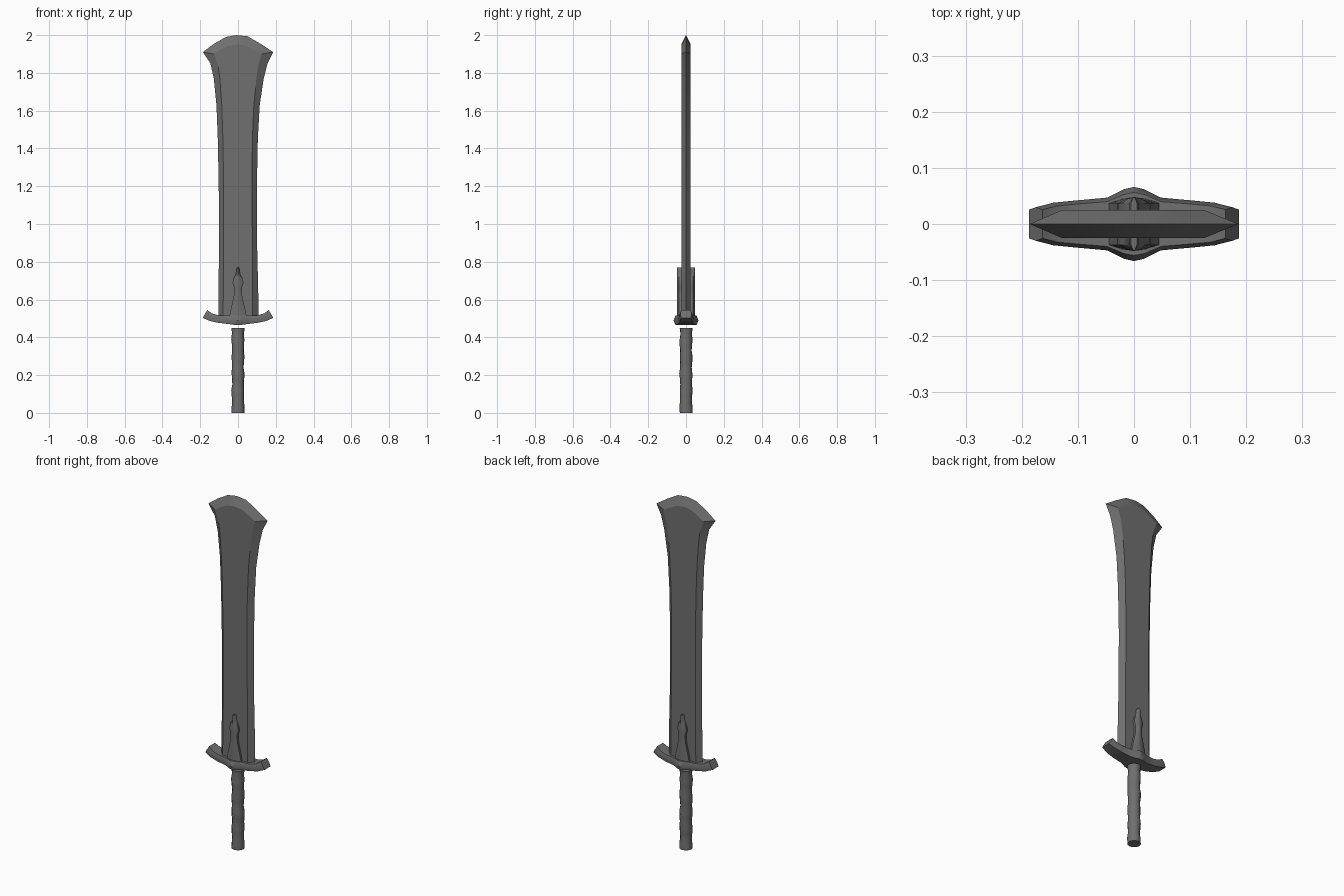
import bpy, bmesh, math, random
from mathutils import Vector

if "Cube" in bpy.data.objects:
    bpy.data.objects.remove(bpy.data.objects["Cube"])

random.seed(4)
steel = bpy.data.materials.new("dark_grey_steel")
steel.diffuse_color = (0.16, 0.16, 0.16, 1)
steel.use_nodes = True
steel.node_tree.nodes["Principled BSDF"].inputs["Base Color"].default_value = steel.diffuse_color


def finish(name, bm, angle):
    bmesh.ops.recalc_face_normals(bm, faces=bm.faces)
    me = bpy.data.meshes.new(name)
    bm.to_mesh(me)
    bm.free()
    ob = bpy.data.objects.new(name, me)
    bpy.context.collection.objects.link(ob)
    me.materials.append(steel)
    bpy.ops.object.select_all(action='DESELECT')
    ob.select_set(True)
    bpy.context.view_layer.objects.active = ob
    bpy.ops.object.shade_smooth_by_angle(angle=math.radians(angle))
    return ob


def loft(name, sections, angle=35):
    """Skin a list of equal-length point rings and cap both ends."""
    bm = bmesh.new()
    rings = [[bm.verts.new(p) for p in s] for s in sections]
    n = len(rings[0])
    for a, b in zip(rings, rings[1:]):
        for i in range(n):
            j = (i + 1) % n
            bm.faces.new((a[i], a[j], b[j], b[i]))
    bm.faces.new(rings[0])
    bm.faces.new(rings[-1])
    return finish(name, bm, angle)


# Blade: flat faces at y = +-T inside a sharp outer rim at y = 0
T = 0.025
# z, outer left, outer right, inner z, inner left, inner right
rows = [
    (0.50, -0.104, 0.108, 0.50, -0.080, 0.078),
    (0.60, -0.103, 0.108, 0.60, -0.078, 0.078),
    (0.90, -0.101, 0.101, 0.90, -0.076, 0.076),
    (1.20, -0.102, 0.100, 1.20, -0.076, 0.074),
    (1.45, -0.107, 0.105, 1.45, -0.080, 0.076),
    (1.63, -0.114, 0.115, 1.63, -0.086, 0.084),
    (1.77, -0.128, 0.136, 1.77, -0.096, 0.097),
    (1.85, -0.146, 0.156, 1.84, -0.106, 0.108),
    (1.91, -0.186, 0.186, 1.90, -0.128, 0.125),
]
# top arc, left to right: outer x, outer z, inner x, inner z
arc = [(-0.13, 1.952, -0.10, 1.918), (-0.065, 1.99, -0.055, 1.942),
       (-0.01, 2.0, -0.01, 1.952), (0.05, 1.994, 0.04, 1.945),
       (0.115, 1.957, 0.09, 1.92)]

bm = bmesh.new()


def triple(ox, oz, ix, iz):
    """Rim vertex plus its front and back inner vertices."""
    return [bm.verts.new((ox, 0, oz)), bm.verts.new((ix, -T, iz)), bm.verts.new((ix, T, iz))]


left = [triple(l, z, il, iz) for z, l, r, iz, il, ir in rows]
right = [triple(r, z, ir, iz) for z, l, r, iz, il, ir in rows]
top = [triple(*a) for a in arc]
for k in (1, 2):
    outline = left + top + right[::-1]
    for a, b in zip(outline, outline[1:]):
        bm.faces.new((a[0], b[0], b[k], a[k]))
    for i in range(len(rows) - 1):
        bm.faces.new((left[i][k], left[i + 1][k], right[i + 1][k], right[i][k]))
    bm.faces.new([v[k] for v in [left[-1]] + top + [right[-1]]])
l, r = left[0], right[0]
bm.faces.new((l[0], l[1], r[1], r[0], r[2], l[2]))
finish("blade", bm, 25)

# Cross guard: mirrored stations, x/z of lower edge, x/z of upper edge, half depth
half = [
    (0.187, 0.503, 0.163, 0.544, 0.030),
    (0.150, 0.487, 0.137, 0.526, 0.038),
    (0.105, 0.477, 0.100, 0.516, 0.042),
    (0.048, 0.470, 0.048, 0.515, 0.047),
    (0.018, 0.466, 0.018, 0.515, 0.062),
]
stations = [(-a, b, -c, d, h) for a, b, c, d, h in half]
stations += [(0, 0.465, 0, 0.515, 0.066)] + half[::-1]
secs = []
for xl, zl, xh, zh, h in stations:
    xm, zm = xl * 0.5 + xh * 0.5, zl * 0.5 + zh * 0.5
    secs.append([(xl, -h * 0.85, zl), (xm, -h, zm), (xh, -h * 0.85, zh),
                 (xh, h * 0.85, zh), (xm, h, zm), (xl, h * 0.85, zl)])
loft("cross_guard", secs)

# Spike ornament on both blade faces: z, half width
secs = []
for z, w in [(0.505, 0.047), (0.54, 0.040), (0.62, 0.022), (0.66, 0.020), (0.69, 0.029),
             (0.715, 0.022), (0.735, 0.010), (0.762, 0.008), (0.77, 0.005)]:
    f = [(-w, -0.037), (-w * 0.45, -0.045), (0, -0.048), (w * 0.45, -0.045), (w, -0.037)]
    secs.append([(x, y, z) for x, y in f] + [(-x, -y, z) for x, y in f])
loft("blade_ornament", secs)

# Grip: slightly uneven wrapped handle
secs = []
N, M = 12, 16
for k in range(M):
    z = 0.45 * k / (M - 1)
    r = 0.0345 if k in (0, M - 1) else 0.0325 + 0.0018 * math.sin(k * 2.1)
    ring = []
    for i in range(N):
        a = 2 * math.pi * i / N
        rr = r + random.uniform(-0.001, 0.001) + 0.001 * math.sin(a + k * 1.3)
        ring.append((rr * math.cos(a), rr * math.sin(a), z))
    secs.append(ring)
loft("grip", secs, 40)
